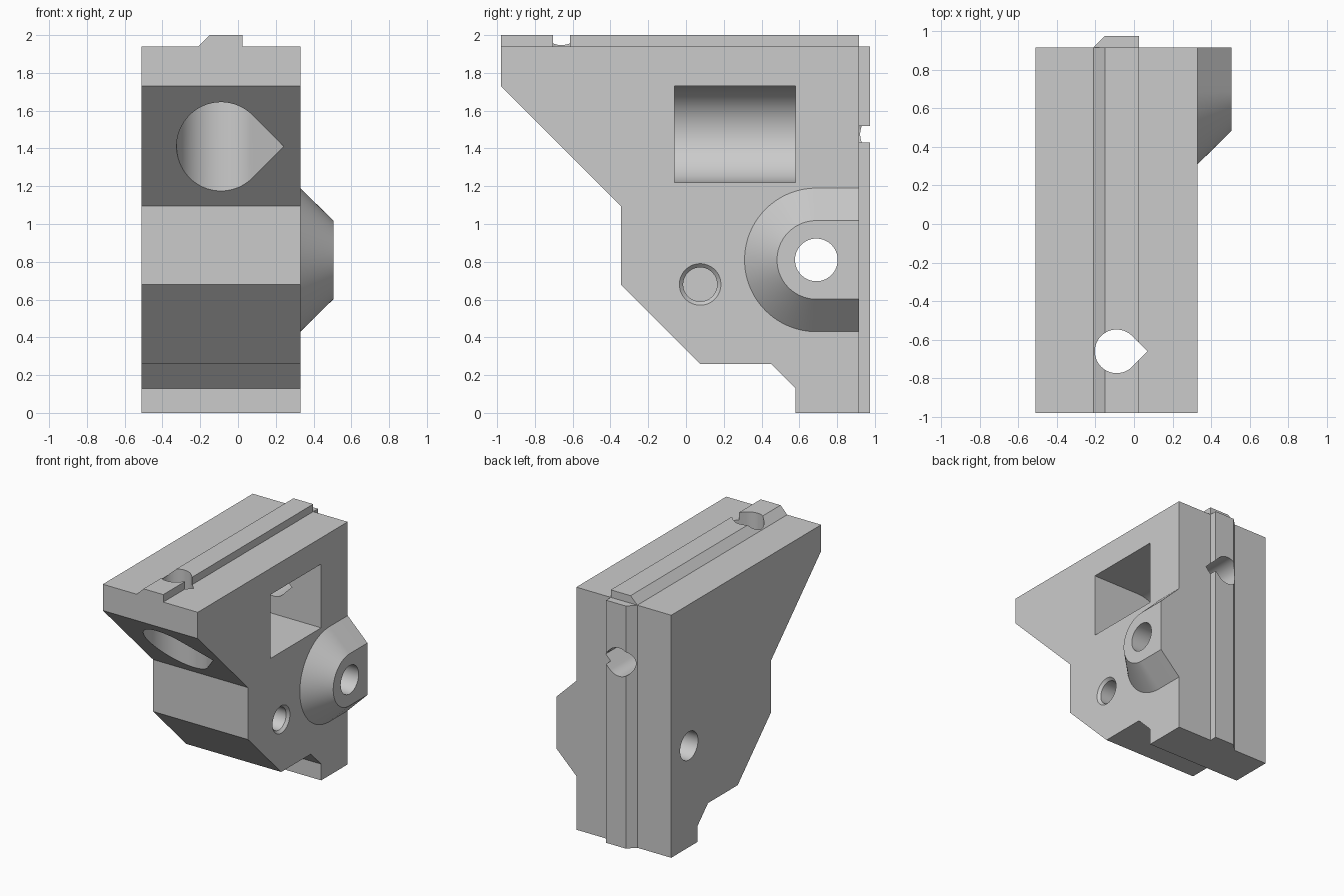
import bpy, bmesh
from math import pi, sin, cos, radians

default = bpy.data.objects.get("Cube")
if default:
    bpy.data.objects.remove(default)

grey = bpy.data.materials.new("light grey plastic")
colour = (0.6, 0.6, 0.6, 1)
grey.use_nodes = True
grey.diffuse_color = colour
grey.node_tree.nodes["Principled BSDF"].inputs["Base Color"].default_value = colour

# Places a profile point (a, b) at distance t along an axis
PLACE = {"x": lambda a, b, t: (t, a, b),
         "y": lambda a, b, t: (a, t, b),
         "z": lambda a, b, t: (a, b, t)}


def loft(name, axis, sections):
    """Closed solid through sections [(distance, profile), ...]."""
    bm = bmesh.new()
    rings = [[bm.verts.new(PLACE[axis](a, b, t)) for a, b in profile]
             for t, profile in sections]
    for low, high in zip(rings, rings[1:]):
        for i in range(len(low)):
            j = (i + 1) % len(low)
            bm.faces.new((low[i], low[j], high[j], high[i]))
    bm.faces.new(rings[0][::-1])
    bm.faces.new(rings[-1])
    bmesh.ops.recalc_face_normals(bm, faces=bm.faces)
    mesh = bpy.data.meshes.new(name)
    bm.to_mesh(mesh)
    bm.free()
    mesh.materials.append(grey)
    ob = bpy.data.objects.new(name, mesh)
    bpy.context.collection.objects.link(ob)
    return ob


def prism(name, axis, lo, hi, profile):
    return loft(name, axis, [(lo, profile), (hi, profile)])


def arc(a, b, r, start=0, end=360, n=64):
    count = n if end - start == 360 else n + 1
    angles = [radians(start + (end - start) * i / n) for i in range(count)]
    return [(a + r * cos(t), b + r * sin(t)) for t in angles]


def teardrop(a, b, r):
    """Circle with a right-angled point towards +x."""
    return arc(a, b, r, 45, 315) + [(a + r * 2 ** 0.5, b)]


def combine(target, tool, operation):
    mod = target.modifiers.new(operation.lower(), "BOOLEAN")
    mod.operation, mod.solver, mod.object = operation, "EXACT", tool
    bpy.context.view_layer.objects.active = target
    bpy.ops.object.modifier_apply(modifier=mod.name)
    bpy.data.objects.remove(tool)


LEFT, RIGHT, BACK, TOP, MID = -0.51, 0.33, 0.915, 1.94, -0.09

# Main block, cut from its side profile
body = prism("bracket_body", "x", LEFT, RIGHT, [
    (-0.98, TOP), (-0.98, 1.73), (-0.345, 1.095), (-0.345, 0.68), (0.075, 0.26),
    (0.45, 0.26), (0.58, 0.13), (0.58, 0), (BACK, 0), (BACK, TOP)])


# Guide rails along the top and the back, bevelled on one side
def rail_profile(base):
    return [(-0.21, base - 0.05), (-0.21, base), (-0.15, base + 0.06),
            (0.025, base + 0.06), (0.025, base - 0.05)]


combine(body, prism("top_rail", "y", -0.98, BACK, rail_profile(TOP)), "UNION")
combine(body, prism("back_rail", "z", 0, TOP, rail_profile(BACK)), "UNION")

# Tapered pivot boss, rounded at the front and flush with the back
PY, PZ = 0.69, 0.81


def boss_outline(r):
    return [(BACK, PZ + r)] + arc(PY, PZ, r, 90, 270) + [(BACK, PZ - r)]


combine(body, loft("pivot_boss", "x", [
    (RIGHT - 0.05, boss_outline(0.38)), (RIGHT, boss_outline(0.38)),
    (0.505, boss_outline(0.208))]), "UNION")

# Bores and pockets
cutters = [
    prism("pivot_bore", "x", -1, 1, arc(PY, PZ, 0.113)),
    loft("blind_hole", "x", [
        (-0.1, arc(0.075, 0.68, 0.09)), (RIGHT - 0.02, arc(0.075, 0.68, 0.09)),
        (RIGHT, arc(0.075, 0.68, 0.11)), (RIGHT + 0.1, arc(0.075, 0.68, 0.11))]),
    prism("front_bolt_hole", "z", 1.5, 2.2, teardrop(MID, -0.66, 0.113)),
    prism("front_bolt_recess", "z", 0.9, 1.73, teardrop(MID, -0.66, 0.235)),
    prism("back_bolt_hole", "y", 0.5, 1.2, teardrop(MID, 1.475, 0.113)),
    prism("side_pocket", "y", -0.06, 0.58,
          arc(MID, 1.475, 0.255, 90, 270) + [(0.6, 1.22), (0.6, 1.73)]),
]
for cutter in cutters:
    combine(body, cutter, "DIFFERENCE")

bpy.ops.object.select_all(action="DESELECT")
body.select_set(True)
bpy.context.view_layer.objects.active = body
bpy.ops.object.shade_smooth_by_angle(angle=radians(25))
